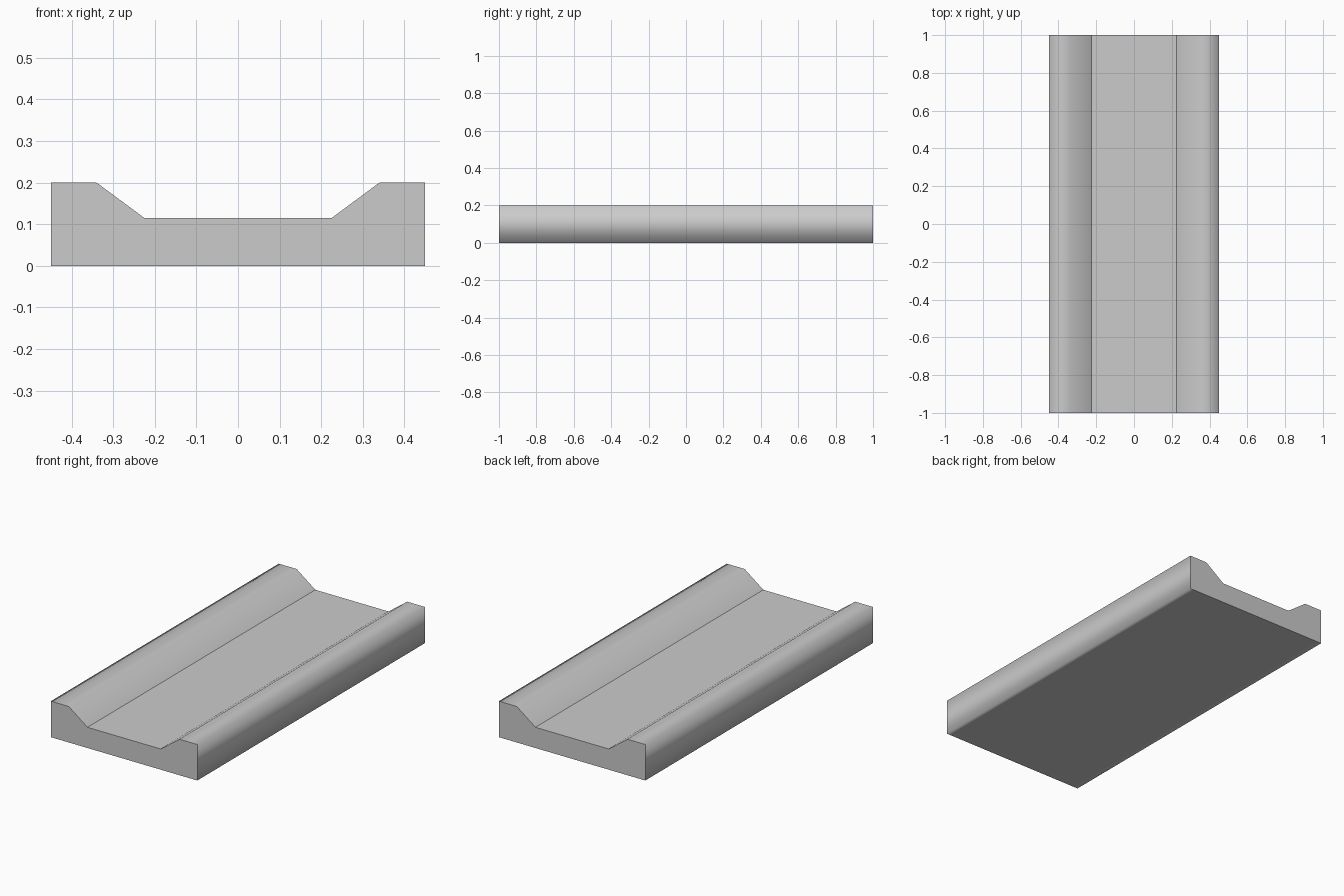
import bpy
import bmesh

if "Cube" in bpy.data.objects:
    bpy.data.objects.remove(bpy.data.objects["Cube"])

# Right half of the cross-section (x, z), from underside round to channel floor
HALF = [(0.42, 0.0), (0.45, 0.0), (0.45, 0.2), (0.34, 0.2), (0.225, 0.115)]
LENGTH = 2.0
FLOOR_Z = 0.115

profile = HALF + [(-x, z) for x, z in reversed(HALF)]

# Channel slab: extrude the profile along y
bm = bmesh.new()
face = bm.faces.new([bm.verts.new((x, -LENGTH / 2, z)) for x, z in profile])
ext = bmesh.ops.extrude_face_region(bm, geom=[face], use_keep_orig=True)
moved = [g for g in ext["geom"] if isinstance(g, bmesh.types.BMVert)]
bmesh.ops.translate(bm, verts=moved, vec=(0, LENGTH, 0))
bmesh.ops.recalc_face_normals(bm, faces=bm.faces)

# Soft shading along the rails; crisp ends and crisp floor creases
for f in bm.faces:
    f.smooth = True
for e in bm.edges:
    a, b = e.verts
    at_end = abs(a.co.y - b.co.y) < 1e-5
    at_floor = all(abs(v.co.z - FLOOR_Z) < 1e-5 for v in e.verts)
    e.smooth = not (at_end or at_floor)

mesh = bpy.data.meshes.new("channel_slab")
bm.to_mesh(mesh)
bm.free()
slab = bpy.data.objects.new("channel_slab", mesh)
bpy.context.collection.objects.link(slab)
